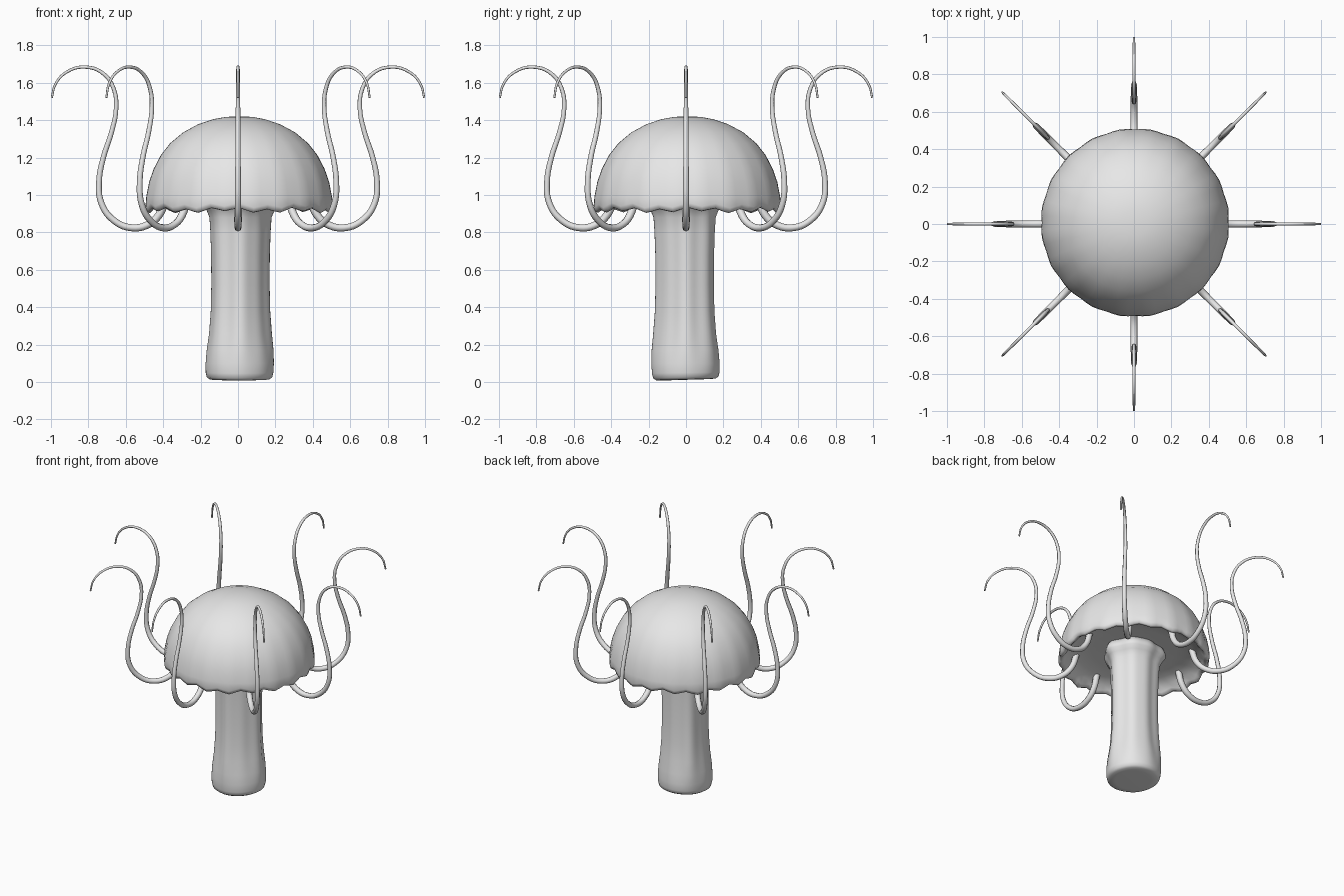
import bpy, bmesh, math
from math import sin, cos, pi

if "Cube" in bpy.data.objects:
    bpy.data.objects.remove(bpy.data.objects["Cube"])

grey = bpy.data.materials.new("plain grey")
grey.diffuse_color = (0.8, 0.8, 0.8, 1)
grey.use_nodes = True
grey.node_tree.nodes["Principled BSDF"].inputs["Base Color"].default_value = grey.diffuse_color


def lathe(name, profile, segments, shape):
    """Revolve (radius, height) points; shape(a, r, z, row) gives each vertex."""
    bm = bmesh.new()
    rings = []
    for row, (r, z) in enumerate(profile):
        if r == 0:
            rings.append([bm.verts.new(shape(0, 0, z, row))] * segments)
        else:
            rings.append([bm.verts.new(shape(2 * pi * i / segments, r, z, row))
                          for i in range(segments)])
    for low, high in zip(rings, rings[1:]):
        for i in range(segments):
            j = (i + 1) % segments
            corners = list(dict.fromkeys([low[i], low[j], high[j], high[i]]))
            bm.faces.new(corners).smooth = True
    bmesh.ops.recalc_face_normals(bm, faces=bm.faces)
    mesh = bpy.data.meshes.new(name)
    bm.to_mesh(mesh)
    bm.free()
    mesh.materials.append(grey)
    ob = bpy.data.objects.new(name, mesh)
    bpy.context.collection.objects.link(ob)
    return ob


# Cap: domed shell with a twenty-sided, scalloped rim and hollow underside
def cap_shape(a, r, z, row):
    low = max(0, min(1, (1.42 - z) / 0.45))
    wave = cos(20 * a)
    r *= 1 - 0.006 * low * (1 + wave)
    if z < 0.96:
        z += 0.010 * wave + 0.005 * sin(7 * a + 1)
    return (0.006 + r * cos(a), 0.007 + r * sin(a), z)


cap_profile = [(0, 1.42), (0.07, 1.418), (0.14, 1.405), (0.22, 1.378), (0.30, 1.335),
               (0.37, 1.277), (0.42, 1.215), (0.46, 1.14), (0.485, 1.07),
               (0.501, 0.99), (0.505, 0.945), (0.498, 0.922), (0.482, 0.918),
               (0.465, 0.935), (0.44, 0.965), (0.38, 0.99), (0.28, 1.0), (0, 1.01)]
lathe("cap", cap_profile, 80, cap_shape)


# Stem: lobed column, swollen foot and a collar under the cap
def stem_shape(a, r, z, row):
    fade = min(1, max(0.15, (z - 0.02) / 0.25))
    lobes = 0.035 * cos(5 * a + 0.6) + 0.03 * sin(3 * a + 0.4) + 0.025 * cos(8 * a)
    r *= 1 + lobes * fade
    y = r * sin(a)
    tilt = 0.035 * y * max(0, 1 - z / 0.1)
    return (0.007 + r * cos(a), y, z + tilt)


stem_profile = [(0, 0.012), (0.12, 0.012), (0.158, 0.014), (0.174, 0.025), (0.18, 0.05),
                (0.181, 0.10), (0.176, 0.17), (0.164, 0.26), (0.155, 0.38),
                (0.152, 0.52), (0.153, 0.68), (0.157, 0.80), (0.162, 0.88),
                (0.178, 0.92), (0.198, 0.945), (0.20, 0.965), (0.185, 1.005), (0, 1.03)]
lathe("stem", stem_profile, 64, stem_shape)

# Tentacles: one tapered S-curve repeated eight times around the cap
path = [(0.385, 0.995), (0.415, 0.905), (0.475, 0.845), (0.57, 0.825), (0.665, 0.865),
        (0.73, 0.955), (0.743, 1.07), (0.72, 1.20), (0.675, 1.34), (0.652, 1.46),
        (0.662, 1.56), (0.715, 1.645), (0.815, 1.684), (0.915, 1.658),
        (0.975, 1.595), (0.996, 1.52)]
for k in range(8):
    curve = bpy.data.curves.new("tentacle", 'CURVE')
    curve.dimensions = '3D'
    curve.bevel_depth = 0.022
    curve.bevel_resolution = 2
    curve.resolution_u = 5
    curve.use_fill_caps = True
    spline = curve.splines.new('BEZIER')
    spline.bezier_points.add(len(path) - 1)
    for i, (p, (r, z)) in enumerate(zip(spline.bezier_points, path)):
        a = k * pi / 4
        p.co = (r * cos(a), r * sin(a), z)
        p.handle_left_type = p.handle_right_type = 'AUTO'
        p.radius = 1 - 0.75 * i / (len(path) - 1)
    curve.materials.append(grey)
    ob = bpy.data.objects.new(f"tentacle_{k + 1}", curve)
    bpy.context.collection.objects.link(ob)
    # Turn the curve into a smooth mesh
    bpy.ops.object.select_all(action='DESELECT')
    ob.select_set(True)
    bpy.context.view_layer.objects.active = ob
    bpy.ops.object.convert(target='MESH')
    bpy.ops.object.shade_smooth_by_angle(angle=math.radians(50))
